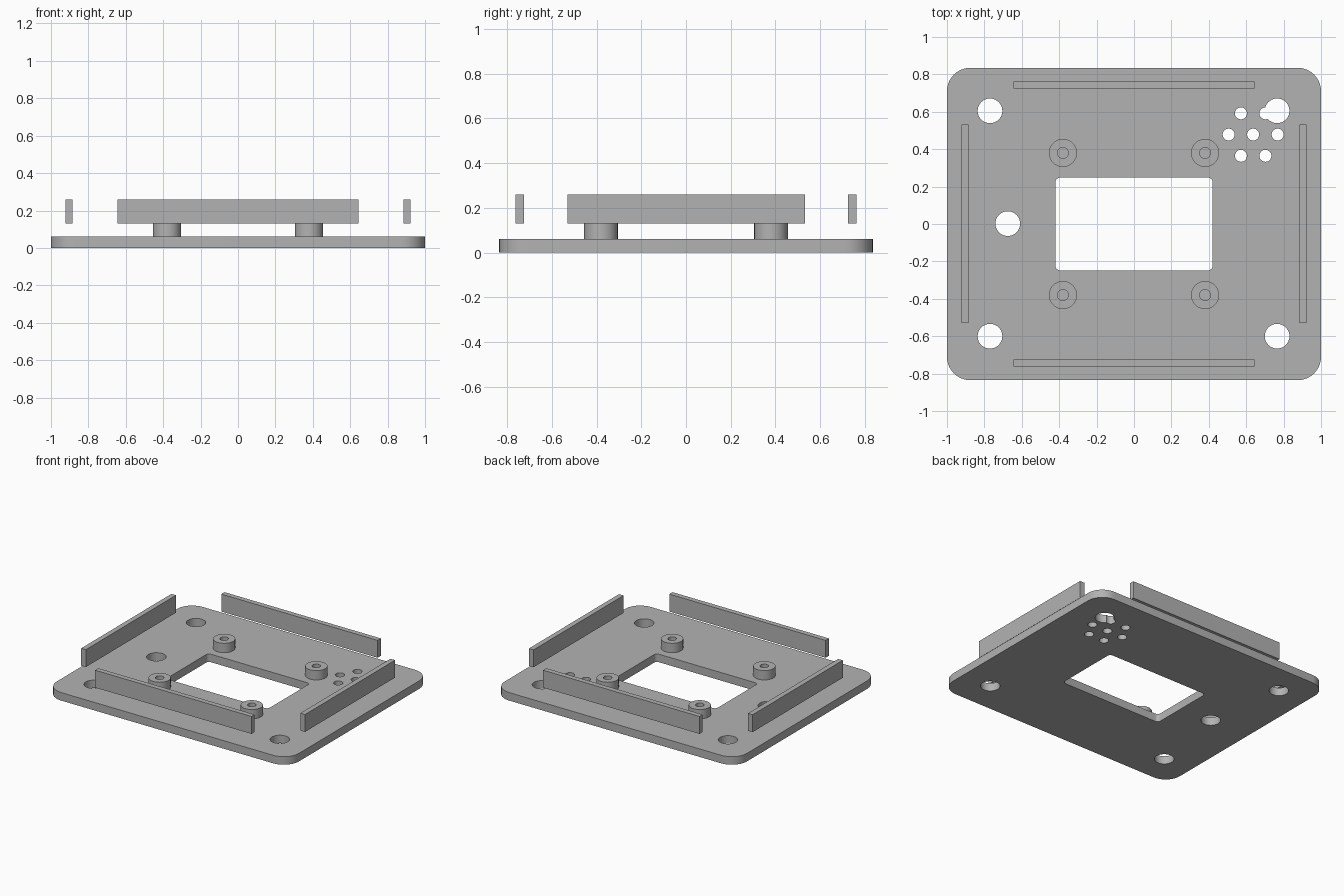
import bpy, bmesh
from math import sin, cos, pi, radians

cube = bpy.data.objects.get("Cube")
if cube:
    bpy.data.objects.remove(cube, do_unlink=True)

grey = bpy.data.materials.new("plain grey")
grey.use_nodes = True
color = (0.45, 0.45, 0.45, 1)
grey.diffuse_color = color
grey.node_tree.nodes["Principled BSDF"].inputs["Base Color"].default_value = color


def circle(x, y, r, n=40):
    return [(x + r * cos(2 * pi * i / n), y + r * sin(2 * pi * i / n)) for i in range(n)]


def rounded_rect(hx, hy, r, steps=10):
    pts = []
    for k, (sx, sy) in enumerate([(1, 1), (-1, 1), (-1, -1), (1, -1)]):
        for i in range(steps + 1):
            a = (k + i / steps) * pi / 2
            pts.append((sx * (hx - r) + r * cos(a), sy * (hy - r) + r * sin(a)))
    return pts


def prism(name, outline, z0, z1):
    bm = bmesh.new()
    base = bm.faces.new([bm.verts.new((x, y, z0)) for x, y in outline])
    top = bmesh.ops.extrude_face_region(bm, geom=[base])["geom"]
    verts = [v for v in top if isinstance(v, bmesh.types.BMVert)]
    bmesh.ops.translate(bm, verts=verts, vec=(0, 0, z1 - z0))
    bmesh.ops.recalc_face_normals(bm, faces=bm.faces)
    mesh = bpy.data.meshes.new(name)
    bm.to_mesh(mesh)
    bm.free()
    mesh.materials.append(grey)
    ob = bpy.data.objects.new(name, mesh)
    bpy.context.collection.objects.link(ob)
    return ob


def activate(ob):
    bpy.ops.object.select_all(action="DESELECT")
    ob.select_set(True)
    bpy.context.view_layer.objects.active = ob


def cut(ob, outline, z0, z1):
    cutter = prism("cutter", outline, z0, z1)
    cutter.hide_render = True
    mod = ob.modifiers.new("cut", "BOOLEAN")
    mod.operation = "DIFFERENCE"
    mod.solver = "EXACT"
    mod.object = cutter
    activate(ob)
    bpy.ops.object.modifier_apply(modifier=mod.name)
    bpy.data.objects.remove(cutter, do_unlink=True)


def smooth(ob):
    activate(ob)
    bpy.ops.object.shade_smooth_by_angle(angle=radians(30))


PLATE, POST, RAIL = 0.06, 0.13, 0.26

# Base plate with window, screw holes and a cluster of vent holes
plate = prism("base_plate", rounded_rect(1, 0.835, 0.125), 0, PLATE)
window = rounded_rect(0.42, 0.248, 0.025, 6)
screw_holes = [(-0.77, 0.605), (0.765, 0.605), (-0.77, -0.6), (0.765, -0.6), (-0.675, 0.002)]
vent = (0.637, 0.478)
vent_holes = [vent] + [(vent[0] + 0.131 * cos(i * pi / 3), vent[1] + 0.131 * sin(i * pi / 3))
                       for i in range(6)]
cut(plate, window, -0.1, 0.2)
for x, y in screw_holes:
    cut(plate, circle(x, y, 0.066), -0.1, 0.2)
for x, y in vent_holes:
    cut(plate, circle(x, y, 0.032, 32), -0.1, 0.2)
smooth(plate)

# Four hollow standoffs around the window
for side, sx in (("left", 1), ("right", -1)):
    for end, sy in (("front", -1), ("back", 1)):
        x, y = sx * 0.38, sy * 0.38
        post = prism(f"standoff_{end}_{side}", circle(x, y, 0.075), PLATE, POST)
        cut(post, circle(x, y, 0.029, 32), PLATE - 0.1, POST + 0.1)
        smooth(post)


# Four raised rails along the edges
def rail(name, x, y, hx, hy):
    box = [(x - hx, y - hy), (x + hx, y - hy), (x + hx, y + hy), (x - hx, y + hy)]
    prism(name, box, POST, RAIL)


for name, s in (("back", 1), ("front", -1)):
    rail(f"rail_{name}", 0, s * 0.743, 0.645, 0.019)
for name, s in (("left", 1), ("right", -1)):
    rail(f"rail_{name}", s * 0.904, 0.002, 0.019, 0.531)
